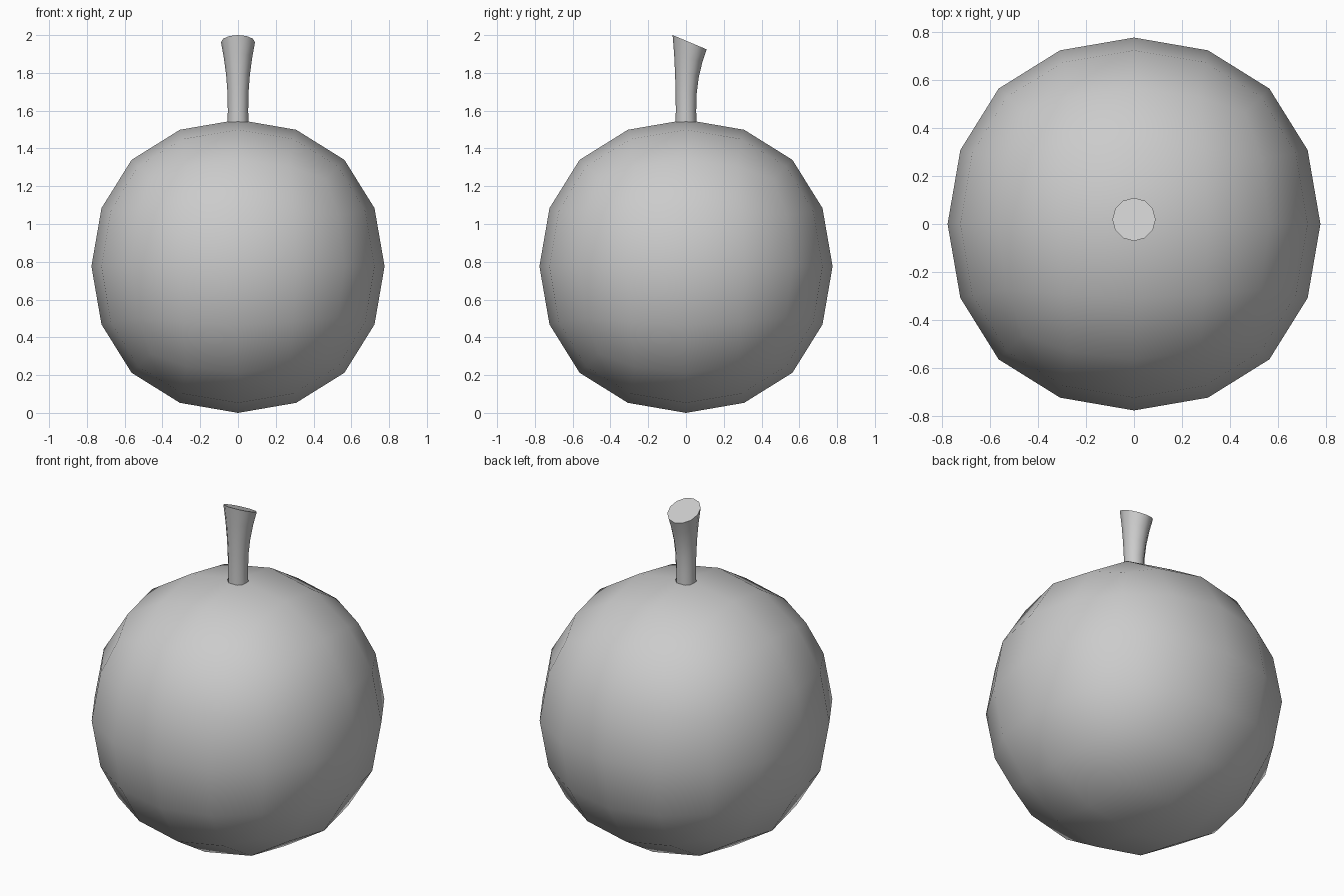
import bpy, bmesh
from math import cos, sin, pi

if "Cube" in bpy.data.objects:
    bpy.data.objects.remove(bpy.data.objects["Cube"])

# Round body: a subdivided cube
R = 0.776
bpy.ops.mesh.primitive_cube_add(size=2 * R / 0.8395, location=(0, 0, R))
body = bpy.context.object
body.name = "fruit_body"
sub = body.modifiers.new("round", 'SUBSURF')
sub.levels = sub.render_levels = 2
bpy.ops.object.shade_smooth()

# Flared stem: rings of (centre y, centre z, radius, tilt slope)
RINGS = [(0, 1.51, 0.056, 0), (0, 1.60, 0.054, 0), (0.001, 1.70, 0.056, -0.06),
         (0.005, 1.79, 0.063, -0.16), (0.012, 1.88, 0.075, -0.29),
         (0.019, 1.9625, 0.09, -0.42)]
SIDES = 12
bm = bmesh.new()
loops = []
for cy, cz, r, slope in RINGS:
    loops.append([bm.verts.new((r * cos(a), cy + r * sin(a), cz + slope * r * sin(a)))
                  for a in (2 * pi * i / SIDES for i in range(SIDES))])
for lo, hi in zip(loops, loops[1:]):
    for i in range(SIDES):
        j = (i + 1) % SIDES
        bm.faces.new((lo[i], lo[j], hi[j], hi[i]))
bm.faces.new(loops[0][::-1])
bm.faces.new(loops[-1])
mesh = bpy.data.meshes.new("stem")
bm.to_mesh(mesh)
bm.free()
stem = bpy.data.objects.new("stem", mesh)
bpy.context.collection.objects.link(stem)
bpy.ops.object.select_all(action='DESELECT')
stem.select_set(True)
bpy.context.view_layer.objects.active = stem
bpy.ops.object.shade_smooth_by_angle(angle=0.75)
